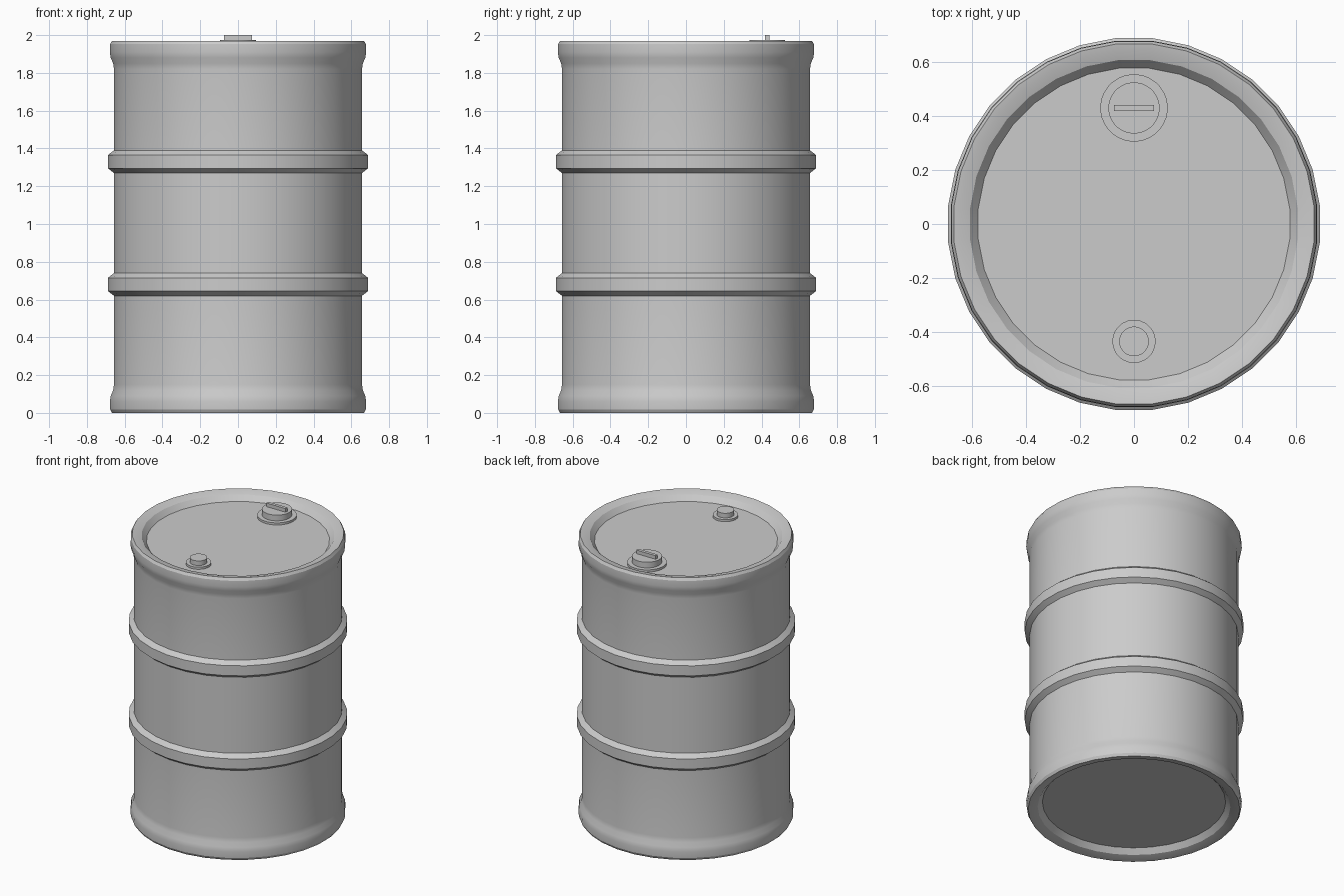
import bpy, bmesh, math

if "Cube" in bpy.data.objects:
    bpy.data.objects.remove(bpy.data.objects["Cube"], do_unlink=True)

grey = bpy.data.materials.new("grey_metal")
grey.use_nodes = True
grey.diffuse_color = (0.6, 0.6, 0.6, 1)
grey.node_tree.nodes["Principled BSDF"].inputs["Base Color"].default_value = (0.6, 0.6, 0.6, 1)


def finish(name, bm, angle=20):
    mesh = bpy.data.meshes.new(name)
    bmesh.ops.recalc_face_normals(bm, faces=bm.faces)
    bm.to_mesh(mesh)
    bm.free()
    mesh.materials.append(grey)
    obj = bpy.data.objects.new(name, mesh)
    bpy.context.collection.objects.link(obj)
    bpy.ops.object.select_all(action="DESELECT")
    obj.select_set(True)
    bpy.context.view_layer.objects.active = obj
    bpy.ops.object.shade_smooth_by_angle(angle=math.radians(angle))
    return obj


def lathe(name, profile, sides, y=0, cap_bottom=True):
    """Revolve (radius, height) points about a vertical axis and cap the ends."""
    bm = bmesh.new()
    rings = []
    for r, z in profile:
        angles = [(i + 0.5) * math.tau / sides for i in range(sides)]
        rings.append([bm.verts.new((r * math.cos(a), y + r * math.sin(a), z)) for a in angles])
    for low, high in zip(rings, rings[1:]):
        for i in range(sides):
            j = (i + 1) % sides
            bm.faces.new((low[i], low[j], high[j], high[i]))
    bm.faces.new(rings[-1])
    if cap_bottom:
        bm.faces.new(rings[0][::-1])
    return finish(name, bm)


# Barrel shell: rim shape shared by both ends, with two rolling hoops between
HEIGHT = 1.97
rim = [(0.58, 0.05), (0.61, 0.015), (0.645, 0.004), (0.67, 0), (0.68, 0.018),
       (0.682, 0.06), (0.677, 0.09), (0.664, 0.12), (0.66, 0.15)]
hoops = []
for z in (0.62, 1.27):
    hoops += [(0.66, z), (0.692, z + 0.025), (0.692, z + 0.095), (0.66, z + 0.12)]
upper_rim = [(r, HEIGHT - z) for r, z in reversed(rim)]
lathe("barrel_shell", rim + hoops + upper_rim, 32)

# Screw plugs in the recessed lid
LID = HEIGHT - 0.05
for name, y, flange, cap, top in (("large_plug", 0.43, 0.125, 0.095, 1.975),
                                  ("small_plug", -0.435, 0.08, 0.055, 1.967)):
    lathe(name, [(flange, LID - 0.005), (flange, LID + 0.015),
                 (cap, LID + 0.015), (cap, top)], 32, y)

# Grip bar across the large plug
bm = bmesh.new()
bmesh.ops.create_cube(bm, size=1)
bmesh.ops.scale(bm, vec=(0.15, 0.022, 0.03), verts=bm.verts)
bmesh.ops.translate(bm, vec=(0, 0.43, 1.985), verts=bm.verts)
finish("plug_grip", bm)
